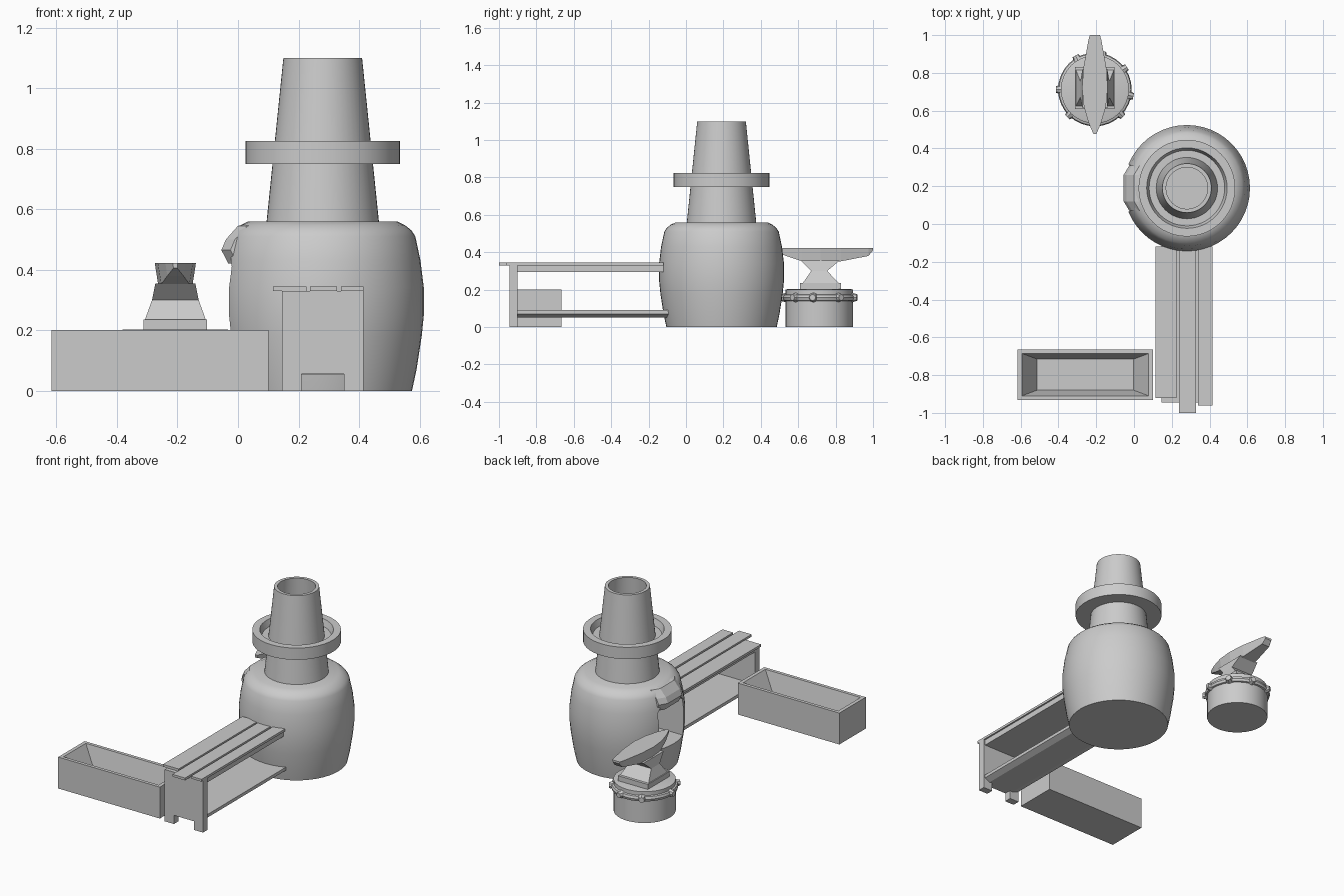
import bpy, bmesh, math
from mathutils import Matrix

if "Cube" in bpy.data.objects:
    bpy.data.objects.remove(bpy.data.objects["Cube"])


def finish(name, bm, smooth=False):
    bmesh.ops.recalc_face_normals(bm, faces=bm.faces)
    me = bpy.data.meshes.new(name)
    bm.to_mesh(me)
    bm.free()
    ob = bpy.data.objects.new(name, me)
    bpy.context.collection.objects.link(ob)
    bpy.ops.object.select_all(action='DESELECT')
    ob.select_set(True)
    bpy.context.view_layer.objects.active = ob
    if smooth:
        bpy.ops.object.shade_smooth_by_angle(angle=math.radians(30))
    return ob


def loft(name, rings, closed=False, smooth=False):
    """Skin equal-length rings of points; cap the ends unless closed."""
    bm = bmesh.new()
    rows = [[bm.verts.new(p) for p in r] for r in rings]
    n = len(rows[0])
    pairs = list(zip(rows, rows[1:]))
    if closed:
        pairs.append((rows[-1], rows[0]))
    else:
        bm.faces.new(rows[0])
        bm.faces.new(rows[-1])
    for a, b in pairs:
        for i in range(n):
            j = (i + 1) % n
            bm.faces.new((a[i], a[j], b[j], b[i]))
    return finish(name, bm, smooth)


def lathe(name, profile, cx, cy, seg=48, closed=False):
    ang = [2 * math.pi * i / seg for i in range(seg)]
    rings = [[(cx + r * math.cos(a), cy + r * math.sin(a), z) for a in ang]
             for r, z in profile]
    return loft(name, rings, closed, True)


def box(name, x0, x1, y0, y1, z0, z1):
    return loft(name, [[(x0, y0, z), (x1, y0, z), (x1, y1, z), (x0, y1, z)]
                       for z in (z0, z1)])


FX, FY = 0.28, 0.19

# Furnace body with a fire opening on its left side
body = lathe("furnace_body", [
    (0.295, 0), (0.31, 0.07), (0.327, 0.18), (0.334, 0.25), (0.334, 0.34),
    (0.323, 0.43), (0.306, 0.51), (0.293, 0.53), (0.272, 0.547),
    (0.245, 0.56)], FX, FY)
cutter = loft("opening_cutter", [
    [(x, FY - 0.125, 0.18), (x, FY + 0.125, 0.18), (x, FY + 0.125, 0.41),
     (x, FY + 0.085, 0.46), (x, FY - 0.085, 0.46), (x, FY - 0.125, 0.41)]
    for x in (-0.15, 0.2)])
mod = body.modifiers.new("opening", 'BOOLEAN')
mod.operation = 'DIFFERENCE'
mod.solver = 'EXACT'
mod.object = cutter
bpy.context.view_layer.objects.active = body
bpy.ops.object.modifier_apply(modifier=mod.name)
bpy.data.objects.remove(cutter)

# Small hood over the opening
loft("opening_hood", [
    [(x + d, FY + y, z) for x, z in
     ((0.03, 0.552), (0.0, 0.545), (-0.04, 0.5), (-0.055, 0.465),
      (-0.032, 0.42), (0.0, 0.455))]
    for y, d in ((-0.12, 0.03), (-0.07, 0), (0.07, 0), (0.12, 0.03))])

# Hollow chimney and its dished collar
lathe("chimney", [(0.186, 0.555), (0.13, 1.1), (0.11, 1.1), (0.15, 0.57)], FX, FY)
lathe("chimney_collar", [(0.155, 0.75), (0.256, 0.75), (0.256, 0.825),
                         (0.213, 0.825), (0.2, 0.785), (0.155, 0.785)],
      FX, FY, closed=True)

# Workbench: planks, support, end panel with two feet, lower shelf
for i, (x0, x1, y0) in enumerate(((0.115, 0.226, -0.92), (0.238, 0.327, -1.0),
                                  (0.34, 0.415, -0.96))):
    box(f"bench_plank_{i + 1}", x0, x1, y0, -0.12, 0.33, 0.345)
box("bench_top_support", 0.145, 0.405, -0.93, -0.12, 0.295, 0.33)
panel = [(0.145, 0), (0.21, 0), (0.21, 0.055), (0.35, 0.055), (0.35, 0),
         (0.415, 0), (0.415, 0.33), (0.145, 0.33)]
loft("bench_end_panel", [[(x, y, z) for x, z in panel] for y in (-0.945, -0.9)])
shelf = [(0.145, 0.09), (0.145, 0.07), (0.19, 0.052), (0.37, 0.052),
         (0.405, 0.07), (0.405, 0.09)]
loft("bench_shelf", [[(x, y, z) for x, z in shelf] for y in (-0.91, -0.09)])


# Water trough with sloped inner walls
def rect(dx, dy, z):
    return [(-0.2575 + sx * dx, -0.7975 + sy * dy, z)
            for sx, sy in ((-1, -1), (1, -1), (1, 1), (-1, 1))]


loft("water_trough", [rect(0.358, 0.133, 0), rect(0.358, 0.133, 0.2),
                      rect(0.335, 0.112, 0.2), rect(0.255, 0.082, 0.06)])

# Anvil stump with a studded band
AX, AY = -0.207, 0.712
lathe("anvil_stump", [(0.18, 0), (0.18, 0.175), (0.18, 0.2), (0.17, 0.203)], AX, AY, 32)
lathe("stump_band", [(0.175, 0.138), (0.19, 0.142), (0.195, 0.157), (0.19, 0.172),
                     (0.175, 0.177)], AX, AY, 32, closed=True)
bm = bmesh.new()
for deg in (35, 78, 120, 180, 225, 270, 316, 350):
    m = (Matrix.Translation((AX, AY, 0.158)) @ Matrix.Rotation(math.radians(deg), 4, 'Z')
         @ Matrix.Translation((0.193, 0, 0)) @ Matrix.Rotation(math.pi / 2, 4, 'Y'))
    bmesh.ops.create_cone(bm, cap_ends=True, segments=8, radius1=0.026,
                          radius2=0.017, depth=0.028, matrix=m)
finish("band_studs", bm)

# Anvil foot and waist
loft("anvil_waist", [
    [(AX - w, y0, z), (AX + w, y0, z), (AX + w, y1, z), (AX - w, y1, z)]
    for z, w, y0, y1 in ((0.2, 0.105, 0.61, 0.83), (0.235, 0.105, 0.61, 0.83),
                         (0.236, 0.1, 0.625, 0.815), (0.3, 0.077, 0.67, 0.755),
                         (0.355, 0.066, 0.615, 0.82))])

# Anvil head, a long lens shape tapering at both ends
loft("anvil_head", [
    [(AX - w, y, 0.422), (AX + w, y, 0.422), (AX + w * 0.8, y, z), (AX - w * 0.8, y, z)]
    for y, w, z in ((0.477, 0.008, 0.405), (0.535, 0.033, 0.38), (0.62, 0.058, 0.352),
                    (0.72, 0.068, 0.335), (0.83, 0.06, 0.352), (0.975, 0.034, 0.38),
                    (1.0, 0.027, 0.41))])
